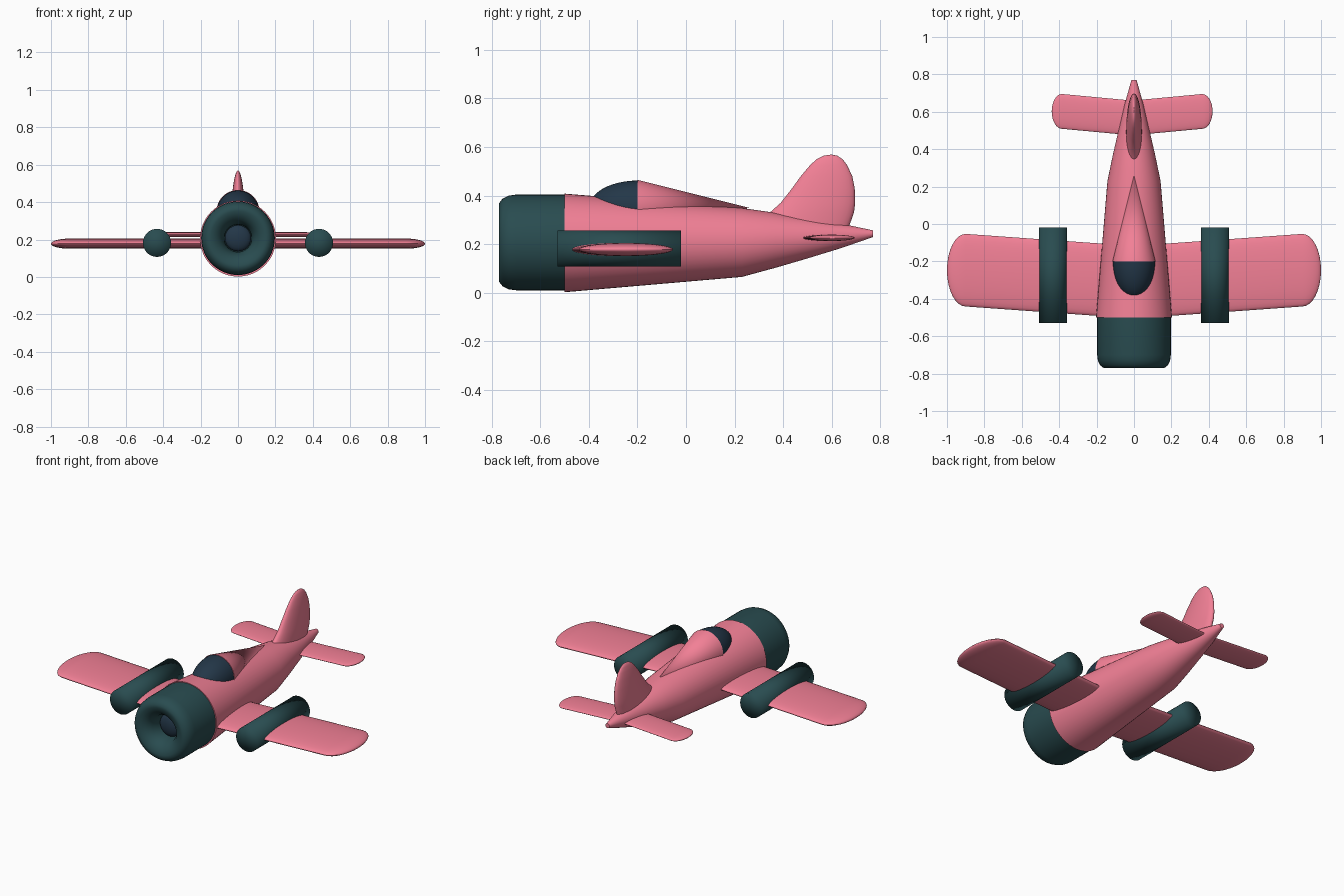
import bpy, bmesh, math
from mathutils import Vector

if "Cube" in bpy.data.objects:
    bpy.data.objects.remove(bpy.data.objects["Cube"])

X, Y, Z = Vector((1, 0, 0)), Vector((0, 1, 0)), Vector((0, 0, 1))


def material(name, rgb):
    m = bpy.data.materials.new(name)
    m.diffuse_color = (*rgb, 1)
    m.use_nodes = True
    m.node_tree.nodes["Principled BSDF"].inputs["Base Color"].default_value = m.diffuse_color
    return m


PINK = material("pink", (0.89, 0.216, 0.305))
TEAL = material("teal", (0.022, 0.072, 0.08))
NAVY = material("navy", (0.017, 0.038, 0.065))


def loft(name, sections, u, v, mat, n=48, angle=40):
    """Skin elliptical rings (centre, radius along u, radius along v); fan-cap both ends."""
    bm = bmesh.new()
    rings = []
    for c, a, b in sections:
        c = Vector(c)
        rings.append([bm.verts.new(c + u * a * math.cos(k * math.tau / n) + v * b * math.sin(k * math.tau / n))
                      for k in range(n)])
    for r, s in zip(rings, rings[1:]):
        for k in range(n):
            bm.faces.new((r[k], r[(k + 1) % n], s[(k + 1) % n], s[k]))
    for ring, sec in ((rings[0], sections[0]), (rings[-1], sections[-1])):
        mid = bm.verts.new(sec[0])
        for k in range(n):
            bm.faces.new((ring[k], ring[(k + 1) % n], mid))
    bmesh.ops.remove_doubles(bm, verts=bm.verts, dist=1e-5)
    bmesh.ops.recalc_face_normals(bm, faces=bm.faces)
    me = bpy.data.meshes.new(name)
    bm.to_mesh(me)
    bm.free()
    me.materials.append(mat)
    ob = bpy.data.objects.new(name, me)
    bpy.context.collection.objects.link(ob)
    bpy.ops.object.select_all(action='DESELECT')
    ob.select_set(True)
    bpy.context.view_layer.objects.active = ob
    if angle:
        bpy.ops.object.shade_smooth_by_angle(angle=math.radians(angle))
    else:
        bpy.ops.object.shade_smooth()
    return ob


def body(name, profile, mat, **kw):
    """Round body along y from (y, centre z, radius)."""
    return loft(name, [((0, y, z), r, r) for y, z, r in profile], X, Z, mat, **kw)


def wing(name, x0, span, tip, y_root, y_tip, chord, z, thick, mat):
    """Full-span swept wing with elliptical section and rounded tips."""
    half = [(0, 1)]
    for i in range(9):
        t = math.sin(i / 8 * math.pi / 2)
        half.append((span - tip + tip * t, math.cos(i / 8 * math.pi / 2)))
    stations = [(-x, f) for x, f in reversed(half[1:])] + half
    secs = []
    for x, f in stations:
        y = y_root + (y_tip - y_root) * min(abs(x) / (span - tip), 1)
        secs.append(((x0 + x, y, z), chord / 2 * f, thick / 2 * f))
    return loft(name, secs, Y, Z, mat, n=32)


# Fuselage
body("fuselage", [(-0.5, 0.205, 0.203), (0.23, 0.207, 0.142), (0.37, 0.216, 0.113),
                  (0.5, 0.224, 0.083), (0.64, 0.234, 0.05), (0.77, 0.243, 0.014)], PINK)

# Engine cowl with rounded lip and hollow intake
cowl = [(-0.5, 0.197), (-0.70, 0.197), (-0.73, 0.193), (-0.755, 0.181), (-0.77, 0.162),
        (-0.77, 0.145), (-0.762, 0.122), (-0.745, 0.1), (-0.72, 0.083), (-0.68, 0.074), (-0.64, 0.072)]
body("engine_cowl", [(y, 0.207, r) for y, r in cowl], TEAL)

# Propeller hub inside the intake
body("engine_hub", [(-0.64, 0.207, 0.07)] +
     [(-0.66 - 0.03 * math.sin(i * math.pi / 12), 0.207, 0.07 * math.cos(i * math.pi / 12))
      for i in range(7)], NAVY, n=32)

# Cockpit glass (front half of an ellipsoid) and tapering fairing behind it
glass = []
for i in range(13):
    a = i / 12 * math.pi / 2
    glass.append((-0.2 - 0.2 * math.sin(a), 0.35, 0.112 * math.cos(a)))
body("cockpit_glass", glass, NAVY)
body("cockpit_fairing", [(-0.2, 0.35, 0.115), (0.26, 0.35, 0.0)], PINK)

# Wings and tailplane
wing("main_wing", 0, 1.0, 0.1, -0.311, -0.247, 0.388, 0.178, 0.054, PINK)
wing("tailplane", -0.01, 0.43, 0.055, 0.567, 0.602, 0.186, 0.226, 0.026, PINK)

# Tail fin: (z, front y, back y, half thickness)
fin = [(0.24, 0.22, 0.66, 0.043), (0.33, 0.345, 0.692, 0.041), (0.37, 0.39, 0.697, 0.038),
       (0.43, 0.437, 0.695, 0.033), (0.48, 0.473, 0.685, 0.027), (0.525, 0.511, 0.664, 0.02),
       (0.55, 0.538, 0.645, 0.013), (0.564, 0.565, 0.624, 0.007), (0.569, 0.597, 0.599, 0.001)]
loft("tail_fin", [((0, (f + b) / 2, z), (b - f) / 2, t) for z, f, b, t in fin], Y, X, PINK, n=32, angle=60)

# Pods under and through the wings
for side, x in (("left", -0.433), ("right", 0.433)):
    loft(side + "_wing_pod", [((x, -0.53, 0.182), 0.075, 0.075), ((x, -0.02, 0.182), 0.075, 0.075)],
         X, Z, TEAL, n=32, angle=0)
